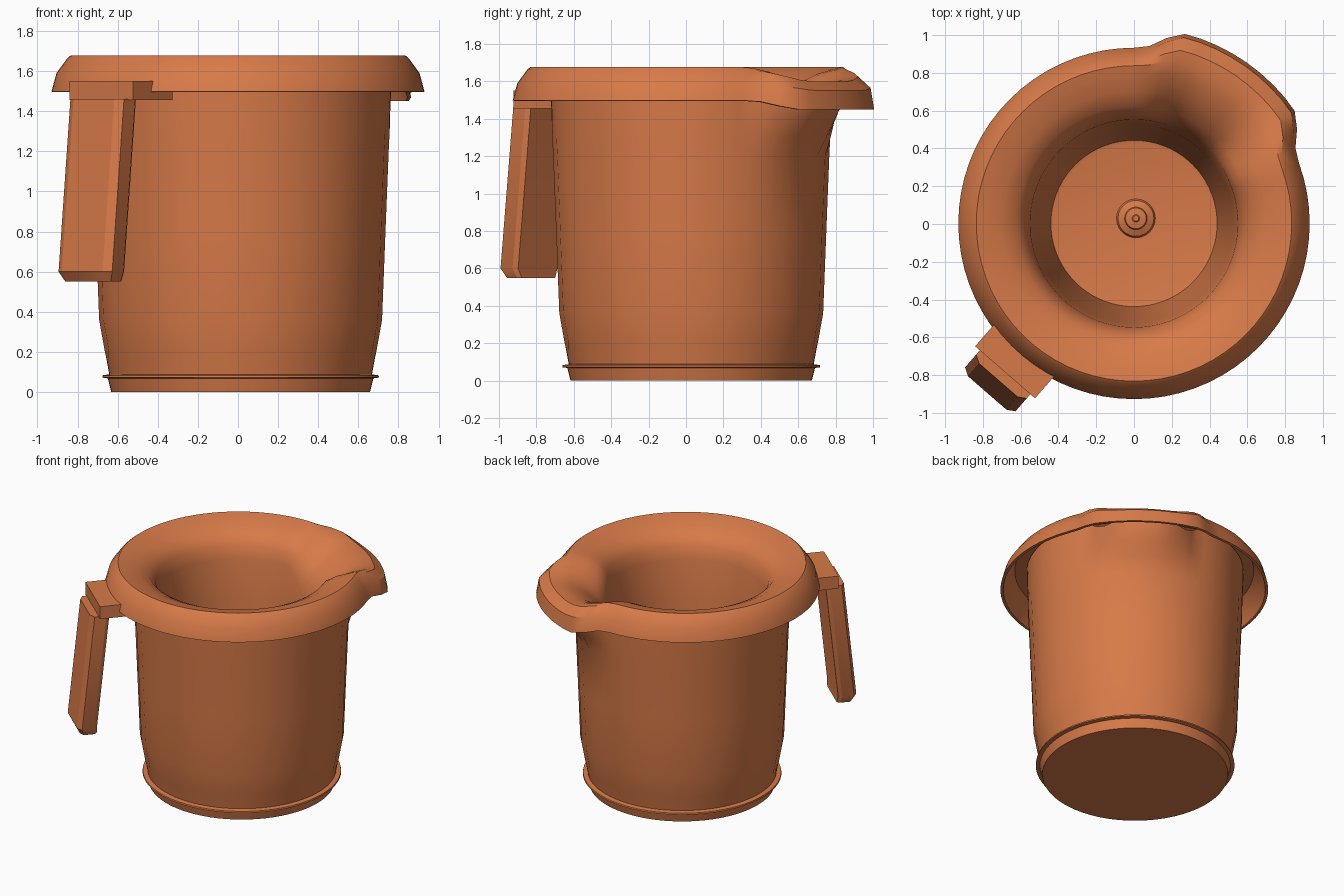
import bpy, bmesh, math
from mathutils import Vector

if "Cube" in bpy.data.objects:
    bpy.data.objects.remove(bpy.data.objects["Cube"])

clay = bpy.data.materials.new("terracotta")
clay.diffuse_color = (0.68, 0.195, 0.065, 1)
clay.use_nodes = True
clay.node_tree.nodes["Principled BSDF"].inputs["Base Color"].default_value = clay.diffuse_color

SPOUT = 55      # spout direction, degrees
HANDLE = 229    # handle direction, degrees
N = 72


def loft(name, rings, angle=30, cap_start=True, cap_end=True):
    """Skin equal-length closed rings of points, capping the ends."""
    bm = bmesh.new()
    rows = [[bm.verts.new(p) for p in ring] for ring in rings]
    n = len(rows[0])
    for a, b in zip(rows, rows[1:]):
        for i in range(n):
            k = (i + 1) % n
            bm.faces.new((a[i], a[k], b[k], b[i]))
    if cap_start:
        bm.faces.new(rows[0])
    if cap_end:
        bm.faces.new(rows[-1])
    bmesh.ops.recalc_face_normals(bm, faces=bm.faces)
    me = bpy.data.meshes.new(name)
    bm.to_mesh(me)
    bm.free()
    ob = bpy.data.objects.new(name, me)
    bpy.context.collection.objects.link(ob)
    me.materials.append(clay)
    bpy.context.view_layer.objects.active = ob
    ob.select_set(True)
    bpy.ops.object.shade_smooth_by_angle(angle=math.radians(angle))
    ob.select_set(False)
    return ob


def lathe(name, count, cx, cy, shape, n=N, **caps):
    """Revolve; shape(level, step, degrees off spout) gives radius and height."""
    rings = []
    for j in range(count):
        ring = []
        for i in range(n):
            deg = 360 * i / n
            off = abs((deg - SPOUT + 180) % 360 - 180)
            r, z = shape(j, i, off)
            a = math.radians(deg)
            ring.append((cx + r * math.cos(a), cy + r * math.sin(a), z))
        rings.append(ring)
    return loft(name, rings, **caps)


def ramp(x, full, zero):
    t = max(0, min(1, (zero - x) / (zero - full)))
    return t * t * (3 - 2 * t)


# fluted outer wall with foot ring, bulging out under the spout
WALL = [(.645, 0), (.662, .068), (.69, .072), (.688, .083), (.655, .088), (.668, .16),
        (.678, .21), (.705, .36), (.722, .8), (.738, 1.2), (.743, 1.3), (.746, 1.4),
        (.75, 1.50), (.752, 1.63)]


def wall(j, i, off):
    r, z = WALL[j]
    if 6 <= j <= 10:
        r += .003 if i % 2 else -.003
    if z > 1.2:
        r += .17 * max(0, min(1, 1.35 - off / 22)) * min(1, (z - 1.2) / .3)
    if z > 1.6:
        z -= .10 * ramp(off, 20, 34)
    return r, z


lathe("outer_wall", len(WALL), .013, .028, wall, cap_end=False)

# hollow rim, funnel and bowl: radius, height, then radius and height at the spout
RIM = [(.735, 1.64, .88, 1.53), (.83, 1.645, .94, 1.54), (.885, 1.58, 1.00, 1.51),
       (.91, 1.495, 1.02, 1.45), (.93, 1.497, 1.04, 1.45),
       (.905, 1.59, 1.02, 1.55), (.85, 1.665, .95, 1.60), (.835, 1.677, .89, 1.60),
       (.785, 1.665, .81, 1.58), (.70, 1.64, .71, 1.52), (.62, 1.60, .625, 1.44),
       (.575, 1.54, .575, 1.36), (.55, 1.45, .55, 1.25), (.525, 1.15, .525, 1.1),
       (.44, .12, .44, .12), (.42, .115, .42, .115)]


def rim(j, i, off):
    r, z, sr, sz = RIM[j]
    wide, channel = ramp(off, 19, 33), ramp(off, 10, 34)
    return r + (sr - r) * wide, z + (sz - z) * (wide if j < 5 else channel)


bowl = lathe("rim_and_bowl", len(RIM), 0, .003, rim, cap_start=False)
# make the bowl floor face up
floor = max(bowl.data.polygons, key=lambda f: len(f.vertices))
if floor.normal.z < 0:
    bowl.data.flip_normals()

# small stepped knob in the middle of the floor
KNOB = [(.105, .11), (.095, .135), (.06, .15), (.055, .165), (.02, .17), (.015, .175)]
lathe("floor_knob", len(KNOB), .01, .03, lambda j, i, off: KNOB[j], n=24)

# handle parts use distance outwards (d), sideways offset (t) and height
h = math.radians(HANDLE)
OUT = Vector((math.cos(h), math.sin(h), 0))
SIDE = Vector((-math.sin(h), math.cos(h), 0))


def section(half, z, shift=0, scale=1):
    pts = half + [(d, -t) for d, t in reversed(half)]
    mid = sum(d for d, t in half) / len(half)
    return [OUT * (mid + (d - mid) * scale + shift) + SIDE * t * scale + Vector((0, 0, z))
            for d, t in pts]


BLOCK = [(.74, .21), (1.04, .21)]
loft("handle_bracket", [section(BLOCK, 1.455), section(BLOCK, 1.55)])

GRIP = [(.96, .16), (.985, .177), (1.07, .177), (1.095, .135)]
loft("handle_grip", [section(GRIP, 1.46), section(GRIP, .60, .09),
                     section(GRIP, .55, .075, .85)])
